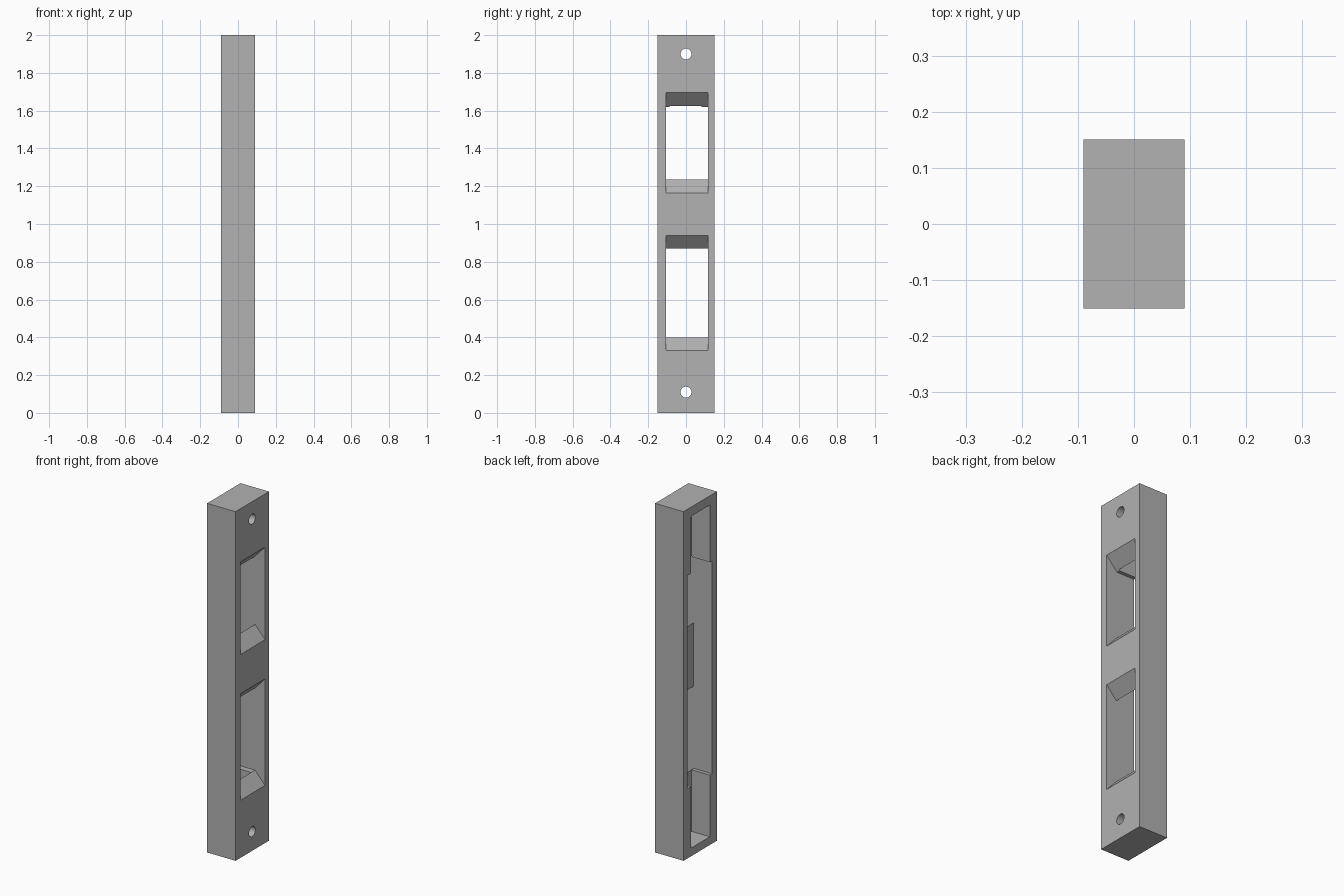
import bpy
import bmesh
import math
from mathutils import Matrix, Vector

if "Cube" in bpy.data.objects:
    bpy.data.objects.remove(bpy.data.objects["Cube"], do_unlink=True)

HALF_X, HALF_Y, HEIGHT = 0.09, 0.151, 2.0
PLATE_X = 0.026                      # inner face of the strike plate
WIN_Y = (-0.107, 0.117)              # width of windows and main pocket

grey = bpy.data.materials.new("plain_grey")
grey.use_nodes = True
colour = (0.445, 0.445, 0.445, 1)
grey.diffuse_color = colour
grey.node_tree.nodes["Principled BSDF"].inputs["Base Color"].default_value = colour


def make_object(name, bm):
    bmesh.ops.recalc_face_normals(bm, faces=bm.faces)
    mesh = bpy.data.meshes.new(name)
    bm.to_mesh(mesh)
    bm.free()
    mesh.materials.append(grey)
    obj = bpy.data.objects.new(name, mesh)
    bpy.context.collection.objects.link(obj)
    return obj


def prism(name, profile, y_range):
    """Extrude an (x, z) profile along y."""
    bm = bmesh.new()
    face = bm.faces.new([bm.verts.new((x, y_range[0], z)) for x, z in profile])
    moved = bmesh.ops.extrude_face_region(bm, geom=[face])["geom"]
    bmesh.ops.translate(bm, vec=Vector((0, y_range[1] - y_range[0], 0)),
                        verts=[v for v in moved if isinstance(v, bmesh.types.BMVert)])
    return make_object(name, bm)


def box(name, xs, ys, zs):
    return prism(name, [(xs[0], zs[0]), (xs[1], zs[0]), (xs[1], zs[1]), (xs[0], zs[1])], ys)


def window(name, low, high):
    """Opening whose sill and head slope inwards from the outer face."""
    slope = 0.07 / (HALF_X - PLATE_X)
    outer, inner = 0.1, 0.01
    a, b = slope * (outer - HALF_X), slope * (HALF_X - inner)
    return prism(name, [(outer, low - a), (outer, high + a),
                        (inner, high - b), (inner, low + b)], WIN_Y)


def screw_hole(name, z):
    bm = bmesh.new()
    bmesh.ops.create_cone(bm, cap_ends=True, segments=32, radius1=0.029, radius2=0.029, depth=0.2,
                          matrix=Matrix.Translation((0.1, 0, z)) @ Matrix.Rotation(math.pi / 2, 4, "Y"))
    return make_object(name, bm)


# Solid housing
body = box("strike_housing", (-HALF_X, HALF_X), (-HALF_Y, HALF_Y), (0, HEIGHT))

# Back pockets, latch windows and screw holes
cutters = [
    box("long_pocket_cutter", (-0.2, PLATE_X), (-0.087, 0.083), (0.047, 1.947)),
    box("wide_pocket_cutter", (-0.2, PLATE_X), WIN_Y, (0.4, 1.62)),
    window("lower_window_cutter", 0.33, 0.94),
    window("upper_window_cutter", 1.165, 1.695),
    screw_hole("lower_hole_cutter", 0.11),
    screw_hole("upper_hole_cutter", 1.9),
]
for cutter in cutters:
    cutter.hide_render = True
    mod = body.modifiers.new(cutter.name, "BOOLEAN")
    mod.operation = "DIFFERENCE"
    mod.solver = "EXACT"
    mod.object = cutter

# Bake the cuts and drop the cutters
bpy.context.view_layer.update()
graph = bpy.context.evaluated_depsgraph_get()
result = bpy.data.meshes.new_from_object(body.evaluated_get(graph))
body.modifiers.clear()
body.data = result
for cutter in cutters:
    bpy.data.objects.remove(cutter, do_unlink=True)

# Smooth only the round hole walls
bpy.ops.object.select_all(action="DESELECT")
body.select_set(True)
bpy.context.view_layer.objects.active = body
bpy.ops.object.shade_smooth_by_angle(angle=math.radians(30))
